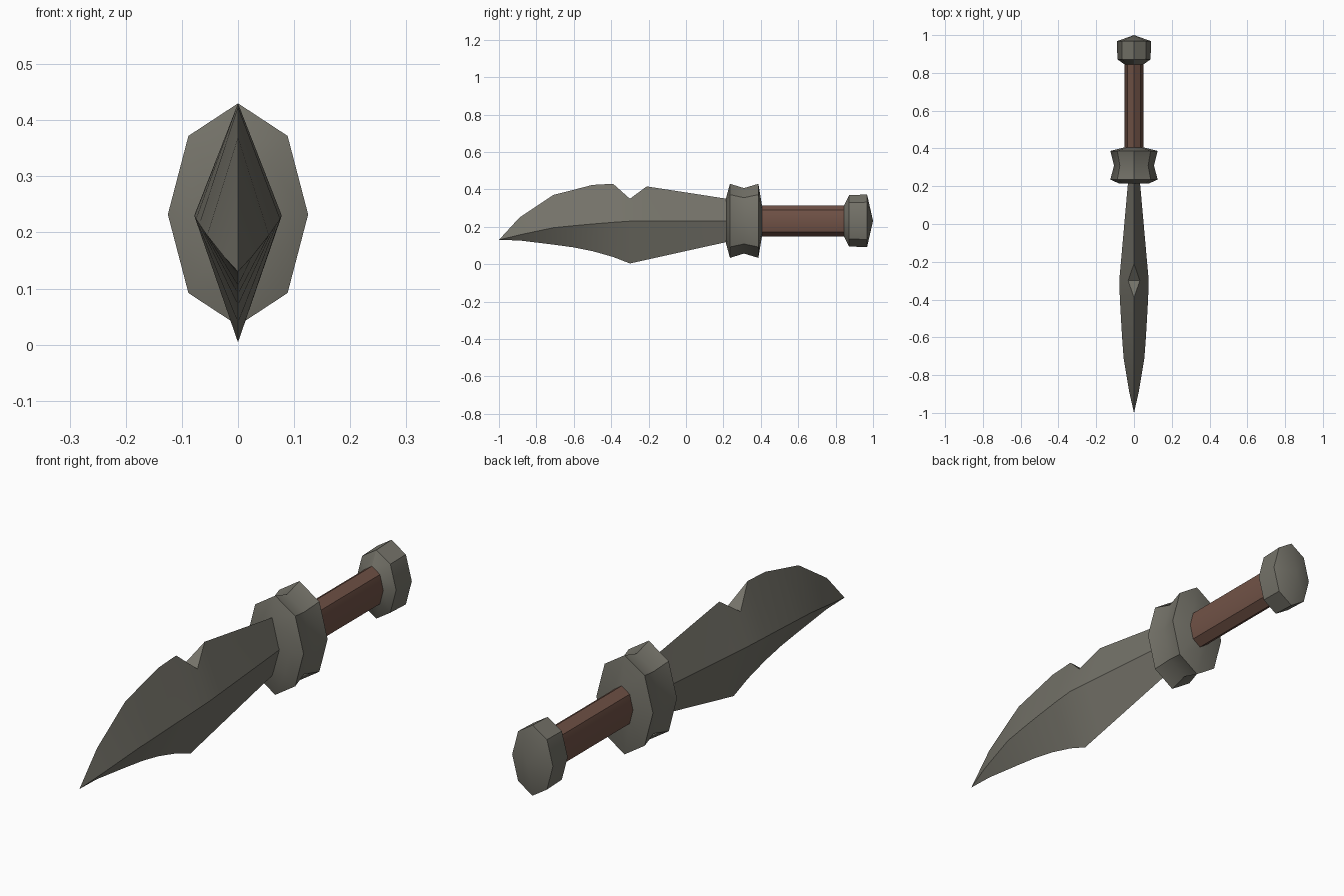
import bpy, bmesh, math

if "Cube" in bpy.data.objects:
    bpy.data.objects.remove(bpy.data.objects["Cube"])


def material(name, color):
    m = bpy.data.materials.new(name)
    m.diffuse_color = (*color, 1)
    m.use_nodes = True
    m.node_tree.nodes["Principled BSDF"].inputs["Base Color"].default_value = m.diffuse_color
    return m


metal = material("grey_metal", (0.178, 0.172, 0.143))
leather = material("brown_leather", (0.165, 0.085, 0.062))
CZ = 0.232  # height of the handle axis


def loft(name, rings, mat):
    """Skin a list of closed rings, cap the ends and merge collapsed points."""
    bm = bmesh.new()
    vs = [[bm.verts.new(p) for p in ring] for ring in rings]
    n = len(vs[0])
    for a, b in zip(vs, vs[1:]):
        for i in range(n):
            j = (i + 1) % n
            bm.faces.new((a[i], a[j], b[j], b[i]))
    bm.faces.new(vs[0])
    bm.faces.new(vs[-1])
    bmesh.ops.remove_doubles(bm, verts=bm.verts[:], dist=0.0005)
    bmesh.ops.recalc_face_normals(bm, faces=bm.faces[:])
    me = bpy.data.meshes.new(name)
    bm.to_mesh(me)
    bm.free()
    me.materials.append(mat)
    ob = bpy.data.objects.new(name, me)
    bpy.context.collection.objects.link(ob)
    bpy.ops.object.select_all(action='DESELECT')
    ob.select_set(True)
    bpy.context.view_layer.objects.active = ob
    bpy.ops.object.shade_smooth_by_angle(angle=math.radians(30))
    return ob


def octagon(y, rx, rz):
    return [(rx * math.sin(k * math.pi / 4), y, CZ + rz * math.cos(k * math.pi / 4))
            for k in range(8)]


# Blade stations: y, top z, top half width (notch floor only), ridge z, ridge half width, bottom z
stations = [
    (-1.00, 0.130, 0, 0.130, 0.000, 0.130),
    (-0.89, 0.250, 0, 0.157, 0.025, 0.127),
    (-0.71, 0.370, 0, 0.195, 0.055, 0.105),
    (-0.60, 0.398, 0, 0.206, 0.063, 0.090),
    (-0.50, 0.424, 0, 0.215, 0.069, 0.070),
    (-0.39, 0.430, 0, 0.224, 0.075, 0.039),
    (-0.30, 0.350, 0.031, 0.230, 0.078, 0.004),
    (-0.21, 0.416, 0, 0.230, 0.070, 0.024),
    (0.25, 0.345, 0, 0.230, 0.029, 0.126),
]
loft("blade", [[(-tw, y, t), (tw, y, t), (w, y, r), (0, y, b), (-w, y, r)]
               for y, t, tw, r, w, b in stations], metal)

# Waisted guard
loft("guard", [octagon(*p) for p in (
    (0.215, 0.080, 0.125), (0.235, 0.125, 0.198), (0.31, 0.106, 0.175),
    (0.387, 0.125, 0.198), (0.406, 0.050, 0.083))], metal)

# Grip
loft("grip", [octagon(0.39, 0.05, 0.083), octagon(0.86, 0.05, 0.083)], leather)

# Pommel with a shallow pointed end
loft("pommel", [octagon(*p) for p in (
    (0.845, 0.050, 0.083), (0.872, 0.088, 0.137), (0.968, 0.090, 0.141),
    (1.0, 0, 0))], metal)
